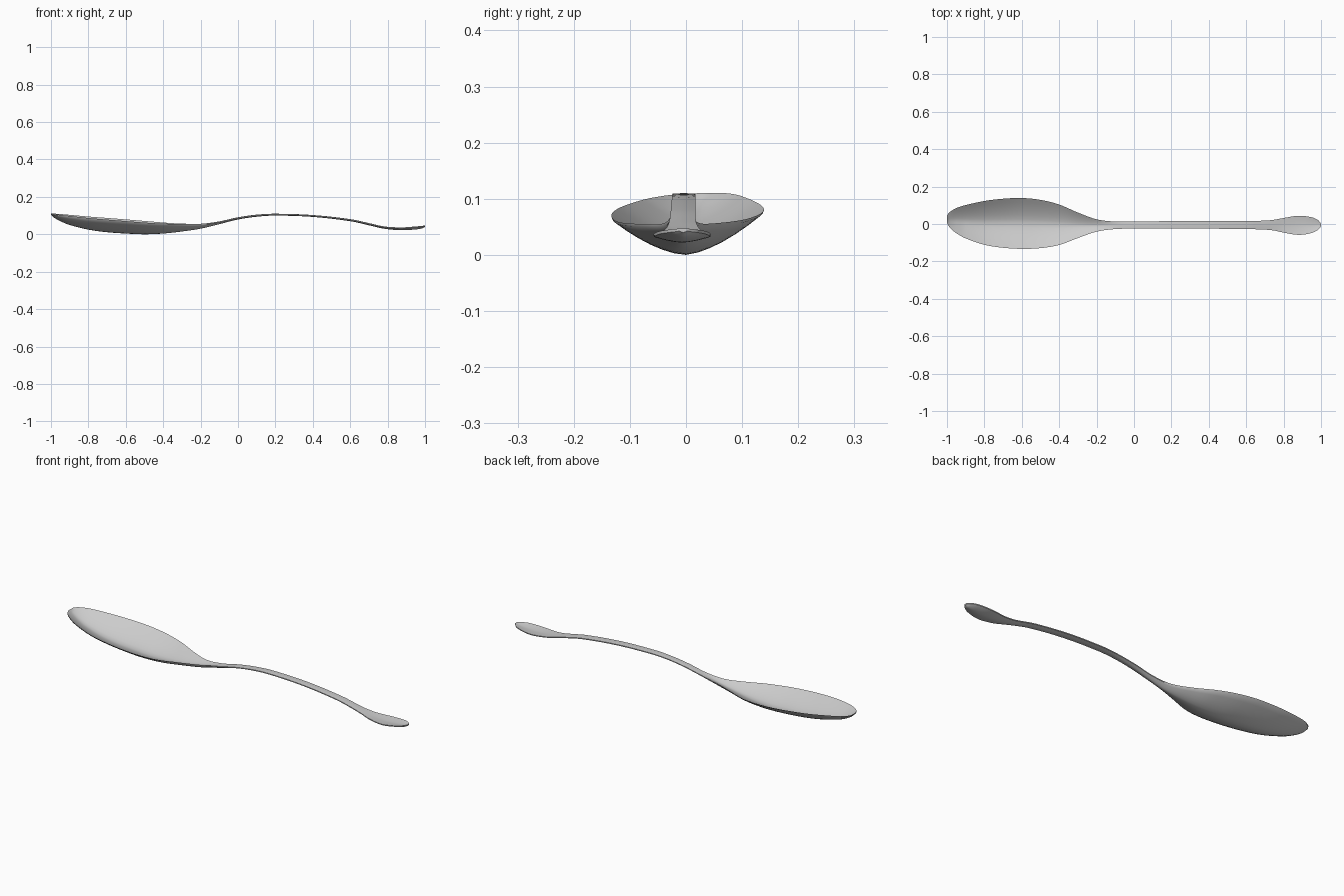
import bpy, bmesh

if "Cube" in bpy.data.objects:
    bpy.data.objects.remove(bpy.data.objects["Cube"])

# Stations along the spoon: x, half width, centre y, rim z, underside z, dish depth
STATIONS = [
    (-1.00, .020, .026, .110, .104, .000), (-.985, .042, .022, .109, .090, .012),
    (-.95, .067, .018, .106, .070, .029), (-.90, .089, .012, .101, .050, .044),
    (-.80, .117, .006, .091, .025, .059), (-.70, .131, .004, .083, .011, .065),
    (-.60, .136, .003, .075, .004, .064), (-.50, .129, .000, .067, .000, .060),
    (-.40, .108, -.004, .060, .004, .048), (-.30, .068, -.007, .056, .015, .031),
    (-.20, .033, -.008, .056, .030, .012), (-.10, .020, -.007, .069, .054, .001),
    (.00, .019, -.006, .090, .079, -.001), (.10, .019, -.005, .104, .094, -.001),
    (.20, .020, -.004, .109, .100, -.001), (.40, .021, -.004, .102, .093, -.001),
    (.60, .022, -.005, .080, .070, -.001), (.70, .024, -.006, .059, .048, -.001),
    (.75, .029, -.006, .048, .036, .000), (.80, .039, -.007, .040, .027, .002),
    (.88, .051, -.007, .037, .022, .005), (.95, .042, -.006, .042, .026, .006),
    (.985, .025, -.005, .045, .032, .004), (1.00, .007, -.005, .047, .040, .000),
]
SUB, N, P = 5, 12, 1.5


def interpolate(i, t):
    """Smooth cubic interpolation between stations i and i + 1."""
    a, b = STATIONS[i], STATIONS[i + 1]
    before, after = STATIONS[max(i - 1, 0)], STATIONS[min(i + 2, len(STATIONS) - 1)]
    h = b[0] - a[0]
    out = [a[0] + h * t]
    for k in range(1, 6):
        m0 = (b[k] - before[k]) / (b[0] - before[0]) * h
        m1 = (after[k] - a[k]) / (after[0] - a[0]) * h
        out.append((2*t**3 - 3*t*t + 1) * a[k] + (t**3 - 2*t*t + t) * m0
                   + (3*t*t - 2*t**3) * b[k] + (t**3 - t*t) * m1)
    return out


def section(x, w, yc, rim, bottom, depth):
    """Closed cross-section: dished top, keeled underside, thin rim."""
    roll = .033 * min(1, max(0, (-.15 - x) / .3))
    edge = min(.005, (rim - bottom) * .6)
    us = [-1 + 2 * j / N for j in range(N + 1)]
    top = [(x, yc + w * u, rim - depth * (1 - abs(u) ** P) + roll * w * u) for u in us]
    low = [(x, yc + w * u * .985, bottom + (rim - edge - bottom) * abs(u) ** (P + .1)
            + roll * w * u) for u in reversed(us)]
    return top + low


# Spoon lofted as one skin: bowl, neck, handle and flared end
rows = [interpolate(i, s / SUB) for i in range(len(STATIONS) - 1) for s in range(SUB)]
rows.append(STATIONS[-1])
bm = bmesh.new()
rings = [[bm.verts.new(p) for p in section(*r)] for r in rows]
for a, b in zip(rings, rings[1:]):
    for j in range(len(a)):
        k = (j + 1) % len(a)
        bm.faces.new((a[j], a[k], b[k], b[j]))
bm.faces.new(rings[0])
bm.faces.new(rings[-1][::-1])
bmesh.ops.recalc_face_normals(bm, faces=bm.faces)

# Rest on the ground
low_z = min(v.co.z for v in bm.verts)
bmesh.ops.translate(bm, verts=bm.verts, vec=(0, 0, -low_z))
mesh = bpy.data.meshes.new("spoon")
bm.to_mesh(mesh)
bm.free()
spoon = bpy.data.objects.new("spoon", mesh)
bpy.context.collection.objects.link(spoon)
bpy.context.view_layer.objects.active = spoon
spoon.select_set(True)
bpy.ops.object.shade_smooth_by_angle(angle=.7)
